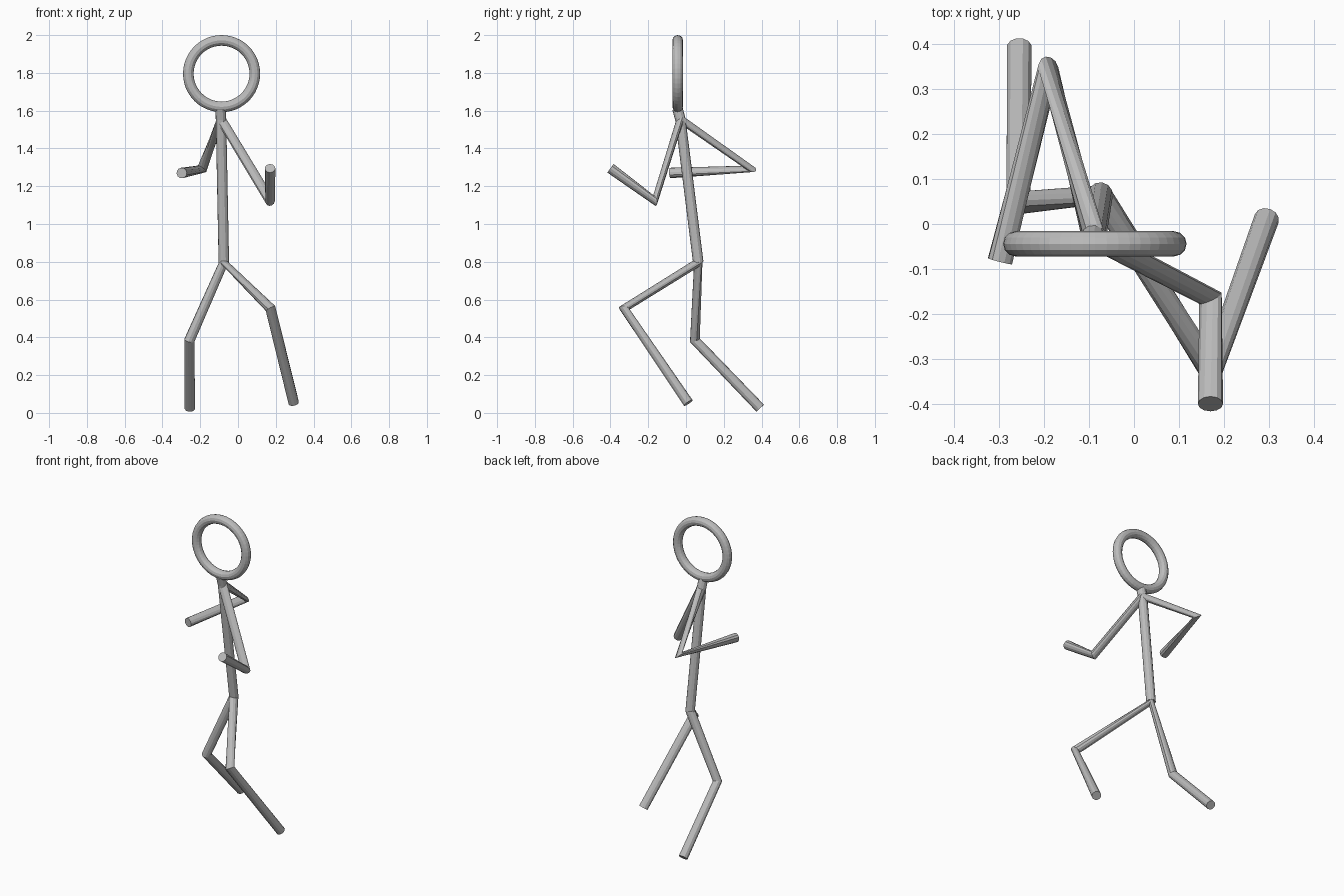
import bpy

RADIUS = 0.028

cube = bpy.data.objects.get("Cube")
if cube:
    bpy.data.objects.remove(cube, do_unlink=True)

# Single grey material
grey = bpy.data.materials.new("plain grey")
grey.use_nodes = True
color = (0.5, 0.5, 0.5, 1)
grey.diffuse_color = color
grey.node_tree.nodes["Principled BSDF"].inputs["Base Color"].default_value = color


def tube(name, points):
    """Capped twelve-sided tube through a few joints."""
    curve = bpy.data.curves.new(name, "CURVE")
    curve.dimensions = "3D"
    curve.bevel_depth = RADIUS
    curve.bevel_resolution = 4
    curve.use_fill_caps = True
    spline = curve.splines.new("POLY")
    spline.points.add(len(points) - 1)
    for p, co in zip(spline.points, points):
        p.co = (*co, 1)
    spline.use_smooth = False
    curve.materials.append(grey)
    obj = bpy.data.objects.new(name, curve)
    bpy.context.collection.objects.link(obj)
    bpy.ops.object.select_all(action="DESELECT")
    obj.select_set(True)
    bpy.context.view_layer.objects.active = obj
    bpy.ops.object.convert(target="MESH")
    return obj


# Joints
neck = (-0.092, -0.045, 1.61)
shoulder = (-0.09, -0.03, 1.555)
hip = (-0.075, 0.065, 0.797)
left_elbow, left_hand = (0.17, -0.165, 1.123), (0.17, -0.4, 1.295)
right_elbow, right_hand = (-0.19, 0.345, 1.292), (-0.298, -0.083, 1.27)
left_knee, left_foot = (0.172, -0.328, 0.553), (0.295, 0.012, 0.053)
right_knee, right_foot = (-0.257, 0.047, 0.385), (-0.255, 0.393, 0.025)

# Body and limbs
tube("spine", [neck, shoulder, hip])
tube("arms", [left_hand, left_elbow, shoulder, right_elbow, right_hand])
tube("legs", [left_foot, left_knee, hip, right_knee, right_foot])

# Upright ring head
bpy.ops.mesh.primitive_torus_add(
    major_segments=48, minor_segments=12, major_radius=0.176, minor_radius=RADIUS,
    location=(-0.087, -0.044, 1.796), rotation=(1.5708, 0, 0))
head = bpy.context.object
head.name = "head_ring"
head.data.materials.append(grey)
